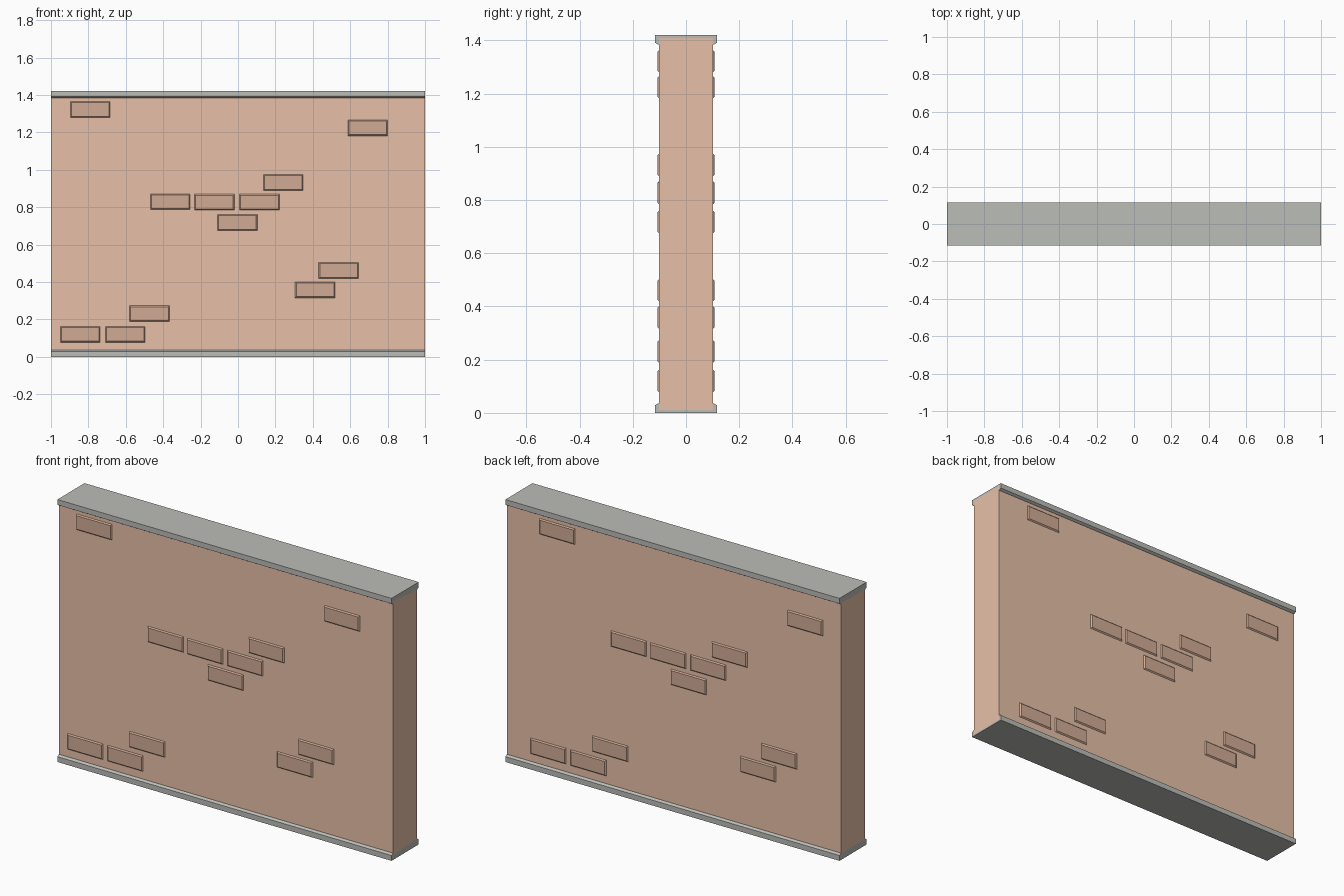
import bpy, bmesh
from mathutils import Matrix

if "Cube" in bpy.data.objects:
    bpy.data.objects.remove(bpy.data.objects["Cube"])

H, WALL_Y, SLAB_Y, SLAB_H = 1.42, 0.101, 0.116, 0.036


def material(name, color):
    m = bpy.data.materials.new(name)
    m.diffuse_color = (*color, 1)
    m.use_nodes = True
    m.node_tree.nodes["Principled BSDF"].inputs["Base Color"].default_value = m.diffuse_color
    return m


def finish(name, bm, mat):
    bmesh.ops.recalc_face_normals(bm, faces=bm.faces)
    mesh = bpy.data.meshes.new(name)
    bm.to_mesh(mesh)
    bm.free()
    mesh.materials.append(mat)
    ob = bpy.data.objects.new(name, mesh)
    bpy.context.collection.objects.link(ob)
    return ob


def extrude_profile(name, points, mat):
    """Extrude a (y, z) outline along the full wall length."""
    bm = bmesh.new()
    face = bm.faces.new([bm.verts.new((-1, y, z)) for y, z in points])
    ext = bmesh.ops.extrude_face_region(bm, geom=[face])["geom"]
    bmesh.ops.translate(bm, vec=(2, 0, 0),
                        verts=[v for v in ext if isinstance(v, bmesh.types.BMVert)])
    # keep the starting cap so the solid is closed
    if not face.is_valid:
        bm.faces.new([v for v in bm.verts if v.co.x < 0])
    return finish(name, bm, mat)


def brick(name, x, z, side, mat, w=0.213, h=0.085, inset=0.006, depth=0.006):
    """Shallow raised brick with chamfered edges; side is -1 front, 1 back."""
    bm = bmesh.new()
    bmesh.ops.create_cube(bm, size=1, matrix=Matrix.Diagonal((w, 0.02 + depth, h, 1)))
    for v in bm.verts:
        if v.co.y < 0:
            v.co.y = -depth
        else:
            v.co.y = 0
    for v in bm.verts:
        if v.co.y < 0:
            v.co.x *= (w - 2 * inset) / w
            v.co.z *= (h - 2 * inset) / h
        v.co.y *= -side
    ob = finish(name, bm, mat)
    ob.location = (x, side * WALL_Y, z)


plaster = material("terracotta", (0.80, 0.53, 0.39))
brick_mat = material("brick", (0.64, 0.41, 0.30))
stone = material("stone", (0.50, 0.51, 0.48))

# wall core
extrude_profile("wall", [(-WALL_Y, 0.01), (WALL_Y, 0.01),
                         (WALL_Y, H - 0.01), (-WALL_Y, H - 0.01)], plaster)

# base and cap, chamfered towards the wall
half = [(SLAB_Y, 0), (SLAB_Y, SLAB_H - 0.007), (WALL_Y + 0.003, SLAB_H)]
base = half + [(-y, z) for y, z in reversed(half)]
extrude_profile("base_slab", base, stone)
extrude_profile("cap_slab", [(y, H - z) for y, z in base], stone)

# exposed bricks: same layout on both faces, the back one shifted sideways
layout = [(-0.79, 1.322), (0.694, 1.224), (-0.362, 0.829), (-0.126, 0.827),
          (0.115, 0.827), (0.242, 0.932), (-0.003, 0.718), (0.538, 0.461),
          (0.412, 0.358), (-0.473, 0.231), (-0.843, 0.12), (-0.603, 0.12)]
for i, (x, z) in enumerate(layout, 1):
    brick(f"front_brick_{i}", x, z, -1, brick_mat)
    brick(f"back_brick_{i}", -(x + 0.09), z, 1, brick_mat)
